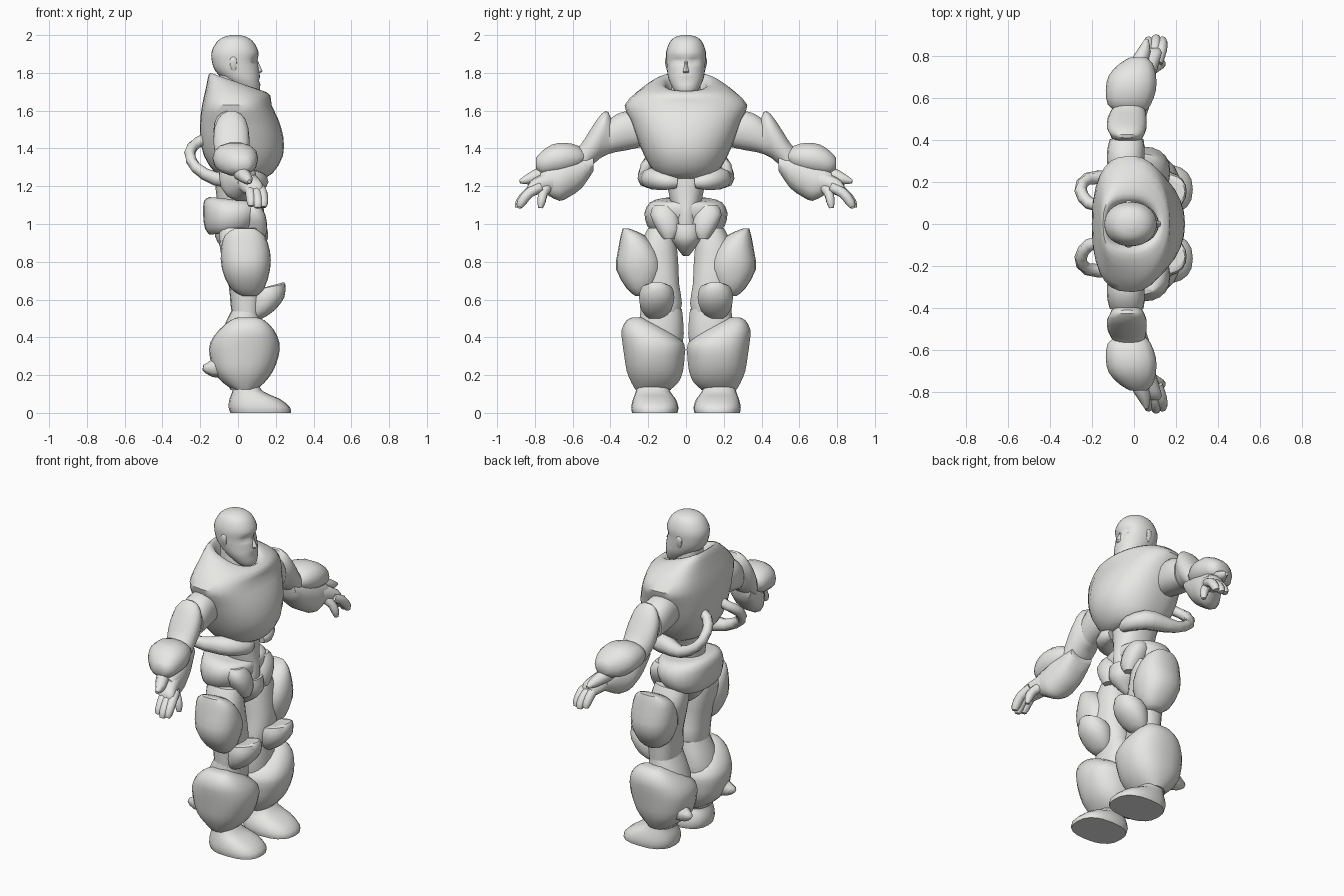
import bpy, bmesh, math
from mathutils import Vector

mat = bpy.data.materials.new("pale grey")
mat.diffuse_color = (0.8, 0.8, 0.78, 1)


def finish(name, bm, mirror, angle=42):
    bmesh.ops.recalc_face_normals(bm, faces=bm.faces)
    me = bpy.data.meshes.new(name)
    bm.to_mesh(me)
    bm.free()
    me.materials.append(mat)
    me.shade_smooth()
    me.set_sharp_from_angle(angle=math.radians(angle))
    ob = bpy.data.objects.new(name, me)
    bpy.context.collection.objects.link(ob)
    if mirror:
        m = ob.modifiers.new("mirror", 'MIRROR')
        m.use_axis = (False, True, False)
    return ob


def skin(bm, rings):
    n = len(rings[0])
    for a, b in zip(rings, rings[1:]):
        for i in range(n):
            j = (i + 1) % n
            bm.faces.new((a[i], a[j], b[j], b[i]))
    bm.faces.new(rings[0])
    bm.faces.new(rings[-1])


def smooth_steps(rows, sub):
    """Catmull-Rom between rows of numbers."""
    out = []
    for k in range(len(rows) - 1):
        p = [rows[max(0, min(len(rows) - 1, k + d))] for d in (-1, 0, 1, 2)]
        for s in range(sub):
            t = s / sub
            out.append([0.5 * (2*b + (c - a)*t + (2*a - 5*b + 4*c - d)*t*t
                               + (3*b - a - 3*c + d)*t**3) for a, b, c, d in zip(*p)])
    return out + [rows[-1]]


def loft(name, rows, axis='z', mirror=True, seg=18, power=2.3, back=None, sub=2, angle=42):
    """Rows are (position, min a, max a, min b, max b, tilt) along z (a=x, b=y) or y (a=x, b=z).
    The half towards -x can have its own squareness, back."""
    bm = bmesh.new()
    rings = []
    for t, a0, a1, b0, b1, tilt in smooth_steps([tuple(r) + (0,) * (6 - len(r)) for r in rows], sub):
        ring = []
        for i in range(seg):
            w = 2 * math.pi * i / seg
            c, s = math.cos(w), math.sin(w)
            e = 2 / (back if back and c < 0 else power)
            a = math.copysign(abs(c) ** e, c) * (a1 - a0) / 2
            b = math.copysign(abs(s) ** e, s) * (b1 - b0) / 2
            ca, cb = (a0 + a1) / 2, (b0 + b1) / 2
            co = (ca + a, cb + b, t - tilt * a) if axis == 'z' else (ca + a, t - tilt * b, cb + b)
            ring.append(bm.verts.new(co))
        rings.append(ring)
    skin(bm, rings)
    return finish(name, bm, mirror, angle)


def tube(name, pts, mirror=True, seg=8, sub=2):
    """Tapered tube through (x, y, z, radius) points."""
    bm = bmesh.new()
    rows = smooth_steps(pts, sub)
    rings = []
    for k, r in enumerate(rows):
        a, b = rows[max(0, k - 1)], rows[min(len(rows) - 1, k + 1)]
        q = (Vector(b[:3]) - Vector(a[:3])).to_track_quat('Z', 'X')
        rings.append([bm.verts.new(Vector(r[:3]) + q @ Vector(
            (math.cos(2*math.pi*i/seg), math.sin(2*math.pi*i/seg), 0)) * r[3]) for i in range(seg)])
    skin(bm, rings)
    return finish(name, bm, mirror, 60)


# Head: skull and jaw with the face pushed in at eyes and mouth
head = loft("head", [(1.69, .04, .10, -.035, .035), (1.705, .0, .115, -.06, .06),
                     (1.76, -.07, .118, -.09, .09), (1.81, -.12, .112, -.1, .1),
                     (1.86, -.138, .105, -.104, .104), (1.91, -.14, .108, -.105, .105),
                     (1.96, -.115, .085, -.088, .088), (1.988, -.08, .05, -.06, .06),
                     (2.0, -.035, .01, -.02, .02)], mirror=False, seg=28, power=2.1, sub=3, angle=70)
for v in head.data.vertices:
    x, y, z = v.co
    if x > .03:
        for ey in (-.042, .042):
            v.co.x -= .02 * math.exp(-((y - ey) / .024) ** 2 - ((z - 1.865) / .014) ** 2)
        v.co.x -= .008 * math.exp(-(y / .04) ** 2 - ((z - 1.762) / .007) ** 2)
loft("nose", [(1.798, .08, .112, -.016, .016), (1.808, .08, .13, -.017, .017),
              (1.83, .08, .12, -.011, .011), (1.87, .07, .103, -.008, .008)], mirror=False, seg=10)
loft("ear", [(1.81, -.03, -.01, .085, .1), (1.835, -.042, -.005, .085, .108),
             (1.87, -.045, -.005, .085, .112), (1.885, -.035, -.01, .085, .105)], seg=10)
loft("neck", [(1.62, -.1, .07, -.09, .09), (1.7, -.1, .06, -.08, .08), (1.8, -.1, .04, -.075, .075)],
     mirror=False)

# Broad chest armour, pointed in front and square behind, with a tilted collar
loft("chest", [(1.24, -.05, .13, -.11, .11), (1.27, -.12, .185, -.165, .165), (1.36, -.18, .238, -.22, .22),
               (1.46, -.2, .24, -.262, .262), (1.55, -.2, .215, -.295, .295), (1.63, -.19, .178, -.325, .325),
               (1.70, -.17, .172, -.255, .255, .12), (1.745, -.155, .145, -.175, .175, .3),
               (1.75, -.14, .125, -.125, .125, .36), (1.72, -.12, .1, -.1, .1, .36),
               (1.67, -.1, .08, -.08, .08, .2)], mirror=False, seg=28, power=2.1, back=2.9)

# Hoses looping off the back and round the waist to the front
tube("back_hose", [(-.15, .09, 1.46, .03), (-.215, .1, 1.43, .03), (-.255, .16, 1.38, .03),
                   (-.225, .215, 1.3, .03), (-.12, .22, 1.24, .036), (-.02, .195, 1.24, .052),
                   (.06, .17, 1.24, .058), (.12, .1, 1.225, .045), (.12, .05, 1.22, .03)])

# Abdomen and hips
loft("abdomen", [(.95, -.1, .13, -.08, .08), (1.05, -.1, .14, -.06, .06), (1.12, -.11, .13, -.085, .085),
                 (1.2, -.12, .125, -.1, .1), (1.27, -.12, .12, -.14, .14)], mirror=False)
loft("hip_belt", [(.955, -.15, .08, -.17, .17, -.1), (.99, -.175, .11, -.205, .205, -.1),
                  (1.06, -.185, .13, -.22, .22, -.05), (1.115, -.18, .125, -.19, .19, .05),
                  (1.13, -.15, .1, -.14, .14, .1)], mirror=False, seg=24)
loft("belt_front", [(.92, .06, .14, .06, .12), (.97, .03, .155, .03, .155),
                    (1.05, .02, .145, .04, .19), (1.1, .0, .115, .07, .17)])
loft("crotch", [(.83, -.03, .06, -.015, .015), (.88, -.09, .13, -.055, .055), (.93, -.12, .16, -.09, .09),
                (1.0, -.13, .15, -.1, .1)], mirror=False)

# Arms, built outward along y
loft("upper_arm", [(.22, -.12, .04, 1.41, 1.59), (.31, -.13, .05, 1.39, 1.6), (.37, -.125, .05, 1.38, 1.58),
                   (.405, -.115, .045, 1.37, 1.555)], axis='y')
loft("elbow", [(.39, -.1, .03, 1.38, 1.54), (.43, -.115, .05, 1.35, 1.595, .15), (.46, -.13, .06, 1.33, 1.585, .1),
               (.51, -.125, .06, 1.3, 1.495), (.55, -.105, .055, 1.26, 1.42, -.1),
               (.6, -.08, .05, 1.22, 1.37, -.2)], axis='y')
loft("forearm", [(.49, -.1, .05, 1.28, 1.37), (.55, -.1, .07, 1.19, 1.37), (.62, -.1, .09, 1.14, 1.36),
                 (.67, -.07, .1, 1.12, 1.33), (.73, -.03, .1, 1.15, 1.3), (.77, .0, .1, 1.17, 1.27)],
     axis='y', seg=14)
loft("cuff", [(.535, -.08, .05, 1.33, 1.38), (.57, -.125, .08, 1.29, 1.415), (.64, -.135, .105, 1.265, 1.432),
              (.71, -.12, .105, 1.255, 1.422), (.765, -.07, .09, 1.26, 1.385), (.795, -.02, .06, 1.29, 1.35)],
     axis='y', seg=14)

# Hands
loft("palm", [(.7, -.01, .1, 1.16, 1.29), (.77, .0, .12, 1.16, 1.26), (.82, .03, .135, 1.145, 1.23),
              (.84, .05, .12, 1.15, 1.2)], axis='y', seg=12)
tube("hand_guard", [(.0, .68, 1.27, .04), (.02, .76, 1.265, .04), (.05, .83, 1.238, .03), (.06, .88, 1.225, .01)])
for i, (x, y, z) in enumerate([(.065, .88, 1.1), (.1, .89, 1.09), (.13, .88, 1.095)]):
    tube("finger_%d" % i, [(x * .85, y - .11, z + .1, .027), (x, y - .05, z + .07, .027),
                           (x + .005, y - .01, z + .02, .025), (x + .005, y, z - .005, .016)])
tube("thumb", [(.07, .73, 1.2, .03), (.11, .755, 1.165, .026), (.13, .765, 1.12, .023), (.135, .77, 1.085, .012)])

# Legs
loft("thigh", [(.5, -.03, .12, .04, .24), (.58, -.04, .13, .02, .245), (.68, -.05, .14, .035, .25),
               (.8, -.08, .13, .04, .26), (.9, -.1, .12, .05, .24), (.98, -.1, .1, .07, .2)])
loft("thigh_guard", [(.62, .02, .1, .2, .27), (.66, -.04, .14, .16, .315), (.76, -.085, .17, .12, .37),
                     (.86, -.09, .17, .15, .36, .05), (.94, -.07, .14, .22, .345), (.975, -.02, .09, .3, .335)],
     seg=20)
loft("knee_pad", [(.5, .05, .13, .12, .2), (.54, .06, .19, .08, .235), (.61, .06, .245, .06, .25),
                  (.665, .07, .25, .075, .235, -.2), (.67, .1, .235, .11, .2, -.3)], power=2.1)
loft("calf", [(.12, -.04, .08, .08, .26), (.3, -.1, .12, .03, .28), (.42, -.09, .13, .01, .26),
              (.55, -.03, .12, .02, .24)])
loft("shin_guard", [(.125, -.03, .1, .08, .27), (.16, -.08, .14, .04, .29), (.22, -.13, .185, .015, .315),
                    (.3, -.15, .215, .006, .328), (.37, -.148, .22, .01, .338), (.44, -.1, .19, .1, .342),
                    (.49, -.04, .14, .2, .315), (.505, .0, .1, .23, .285)], seg=22, power=2.4)
tube("heel_spur", [(-.08, .2, .25, .07), (-.14, .21, .235, .045), (-.185, .215, .24, .015)], seg=6)
loft("foot", [(0, -.04, .28, .045, .285), (.03, -.05, .275, .04, .29), (.075, -.045, .22, .055, .28),
              (.115, -.03, .13, .085, .265), (.18, -.02, .09, .1, .25)], seg=20, power=2.5)
